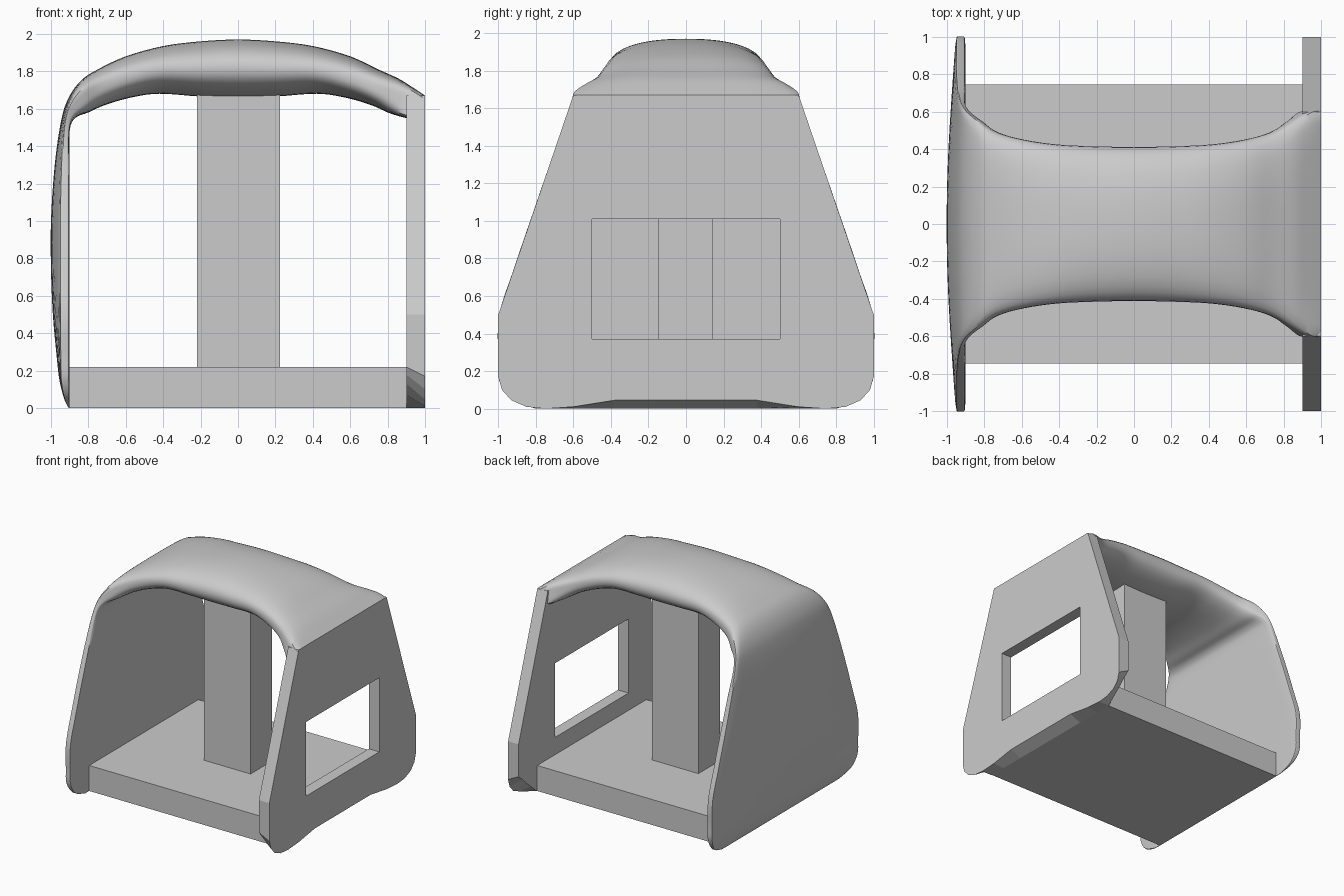
import bpy, bmesh

if "Cube" in bpy.data.objects:
    bpy.data.objects.remove(bpy.data.objects["Cube"])

def finish(name, bm, smooth=False):
    bmesh.ops.recalc_face_normals(bm, faces=bm.faces)
    me = bpy.data.meshes.new(name)
    bm.to_mesh(me)
    bm.free()
    ob = bpy.data.objects.new(name, me)
    bpy.context.collection.objects.link(ob)
    if smooth:
        bpy.ops.object.select_all(action='DESELECT')
        bpy.context.view_layer.objects.active = ob
        ob.select_set(True)
        bpy.ops.object.shade_smooth_by_angle(angle=0.7)
    return ob

def box(name, x0, x1, y0, y1, z0, z1):
    bm = bmesh.new()
    bmesh.ops.create_cube(bm, size=1)
    for v in bm.verts:
        v.co = ((x0 + x1) / 2 + v.co.x * (x1 - x0),
                (y0 + y1) / 2 + v.co.y * (y1 - y0),
                (z0 + z1) / 2 + v.co.z * (z1 - z0))
    return finish(name, bm)

def loft(name, rings, smooth=False):
    bm = bmesh.new()
    vs = [[bm.verts.new(p) for p in r] for r in rings]
    n = len(vs[0])
    for a, b in zip(vs, vs[1:]):
        for i in range(n):
            j = (i + 1) % n
            bm.faces.new((a[i], a[j], b[j], b[i]))
    bm.faces.new(vs[0])
    bm.faces.new(vs[-1])
    return finish(name, bm, smooth)

# Floor slab and centre pillar
box("floor", -0.9, 0.9, -0.745, 0.745, 0, 0.22)
box("pillar", -0.22, 0.225, -0.15, 0.145, 0.2, 1.72)

# Right wall: half outlines (y, z) mirrored in y, outer and inner face
outer = [(.6, 1.67), (1, .5), (1, .17), (.98, .1), (.93, .045), (.85, .01),
         (.75, 0), (.6, .01), (.38, .045)]
inner = [(.6, 1.67), (1, .5), (1, .22), (.95, .178), (.9, .13), (.83, .07),
         (.75, 0), (.6, 0), (.38, 0)]

def ring_at(x, half):
    return [(x, y, z) for y, z in half] + [(x, -y, z) for y, z in reversed(half)]

wall = loft("right_wall", [ring_at(1.0, outer), ring_at(0.9, inner)])

# Window opening
cutter = box("window_cutter", 0.8, 1.1, -0.5, 0.5, 0.37, 1.01)
cutter.hide_render = True
mod = wall.modifiers.new("window", 'BOOLEAN')
mod.operation = 'DIFFERENCE'
mod.solver = 'EXACT'
mod.object = cutter
bpy.context.view_layer.objects.active = wall
bpy.ops.object.modifier_apply(modifier=mod.name)
bpy.data.objects.remove(cutter)

# Roof flowing into left wall:
# outer x, z, inner x, z, half width, squareness, edge fall-off
roof = [(.75, 1.81, .71, 1.62, .49, 3.5, 0), (.6, 1.88, .57, 1.66, .45, 2.8, 0),
        (.4, 1.935, .42, 1.68, .425, 2.4, 0), (.2, 1.96, .2, 1.665, .415, 2.3, 0)]
stations = [(1, 1.67, .9, 1.55, .605, 20, 0), (.94, 1.71, .86, 1.56, .595, 9, 0),
            (.86, 1.76, .8, 1.58, .55, 5, 0)] + roof
stations += [(0, 1.97, 0, 1.66, .412, 2.3, 0)]
stations += [(-a, b, -c, d, w, n, e) for a, b, c, d, w, n, e in reversed(roof)]
stations += [(-.84, 1.75, -.8, 1.58, .55, 5, .05), (-.905, 1.66, -.87, 1.55, .6, 8, .15),
             (-.945, 1.54, -.9, 1.48, .65, 10, .3), (-.98, 1.3, -.9, 1.28, .73, 12, .4),
             (-1, 1, -.9, 1, .83, 14, .45), (-1, .75, -.9, .75, .915, 14, .45),
             (-.99, .5, -.9, .5, .995, 14, .4), (-.97, .28, -.9, .28, 1, 14, .25),
             (-.955, .15, -.9, .15, .995, 14, .1), (-.93, .05, -.9, .05, .93, 14, 0),
             (-.905, 0, -.9, 0, .8, 14, 0)]

def catmull(p, q, r, s, t):
    return [.5 * (2 * b + (c - a) * t + (2 * a - 5 * b + 4 * c - d) * t * t
                  + (3 * b - a - 3 * c + d) * t ** 3) for a, b, c, d in zip(p, q, r, s)]

N, M = 20, 10
square = [(-1 + 2 * i / N, 1) for i in range(N)] + [(1, 1 - 2 * i / M) for i in range(M)]
square += [(-u, -v) for u, v in square]

def section(st):
    ox, oz, ix, iz, w, n, e = st
    pts = []
    for u, v in square:
        k = (abs(u) ** n + abs(v) ** n) ** (-1 / n)
        s, t = u * k, (v * k + 1) / 2
        t *= 1 - e * s * s
        pts.append((ix + (ox - ix) * t, w * s, iz + (oz - iz) * t))
    return pts

P = [stations[0]] + stations + [stations[-1]]
rings = [section(catmull(*P[i:i + 4], k / 4)) for i in range(len(P) - 3) for k in range(4)]
rings.append(section(stations[-1]))
loft("roof_and_left_wall", rings, smooth=True)
